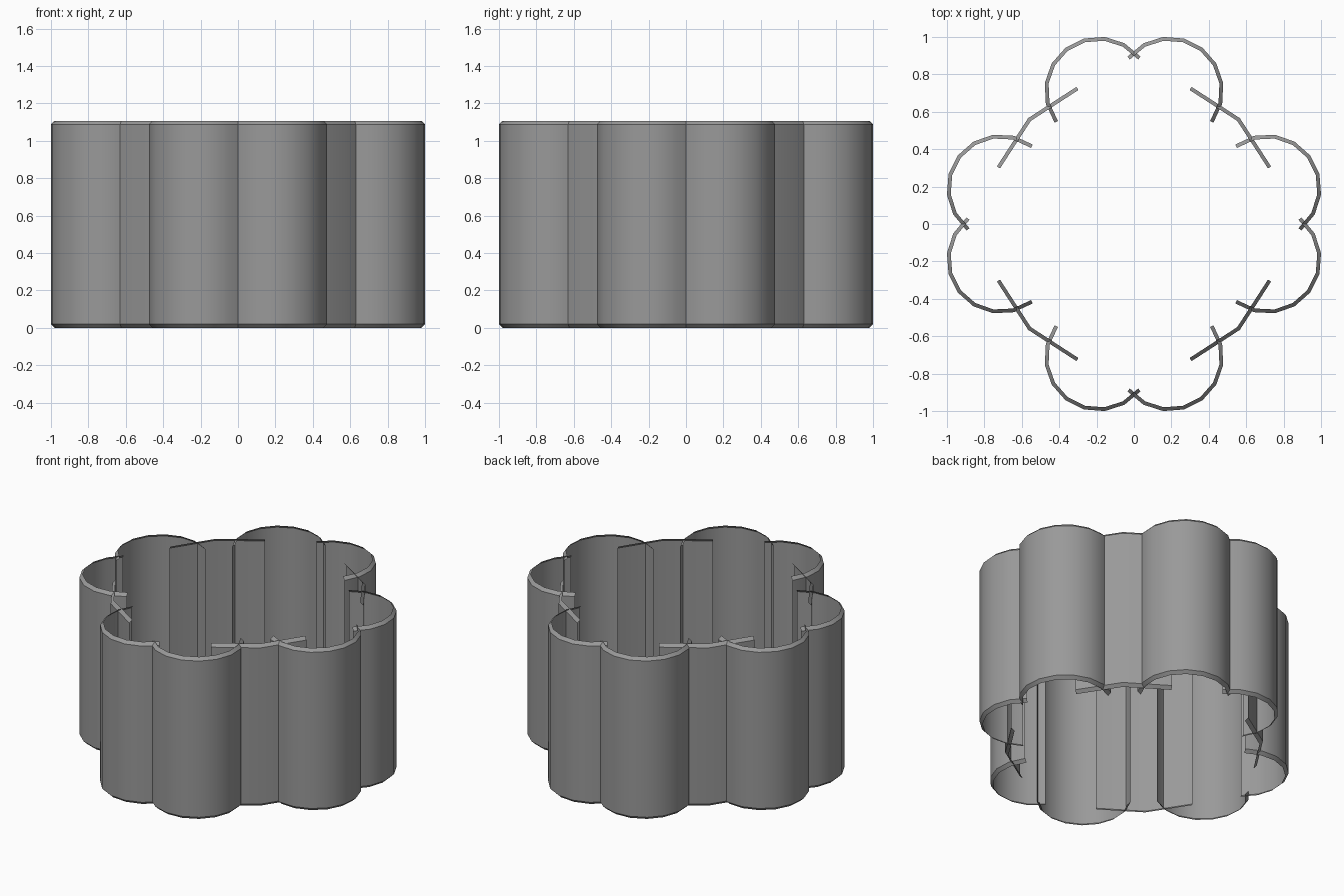
import bpy
import bmesh
from math import sin, cos, radians, pi
from mathutils import Vector, Matrix

if "Cube" in bpy.data.objects:
    bpy.data.objects.remove(bpy.data.objects["Cube"])

HEIGHT = 1.107   # full wall height
LIP = 0.02       # wall offset and slanted lip size

# Dark grey finish
dark_grey = bpy.data.materials.new("dark_grey")
dark_grey.diffuse_color = (0.32, 0.32, 0.32, 1)
dark_grey.use_nodes = True
dark_grey.node_tree.nodes["Principled BSDF"].inputs["Base Color"].default_value = dark_grey.diffuse_color


def offset_path(points, dist):
    """Move an open counter-clockwise path inwards with mitred corners."""
    result = []
    for i, p in enumerate(points):
        normals = []
        for j in (i - 1, i):
            if 0 <= j < len(points) - 1:
                t = (points[j + 1] - points[j]).normalized()
                normals.append(Vector((-t.y, t.x)))
        n = sum(normals, Vector((0, 0))).normalized()
        result.append(p + n * dist / n.dot(normals[0]))
    return result


def wall(name, outer, turn):
    """Thin upright sheet with lips slanting inwards at top and bottom."""
    inner = offset_path(outer, LIP)
    rows = [(inner, 0), (outer, LIP), (outer, HEIGHT - LIP), (inner, HEIGHT)]
    bm = bmesh.new()
    grid = [[bm.verts.new((p.x, p.y, z)) for p in path] for path, z in rows]
    for low, high in zip(grid, grid[1:]):
        for i in range(len(outer) - 1):
            bm.faces.new((low[i], low[i + 1], high[i + 1], high[i]))
    bm.transform(Matrix.Rotation(turn, 4, 'Z'))
    mesh = bpy.data.meshes.new(name)
    bm.to_mesh(mesh)
    bm.free()
    mesh.materials.append(dark_grey)
    obj = bpy.data.objects.new(name, mesh)
    bpy.context.collection.objects.link(obj)
    bpy.ops.object.select_all(action='DESELECT')
    obj.select_set(True)
    bpy.context.view_layer.objects.active = obj
    bpy.ops.object.shade_smooth_by_angle(angle=radians(30))


def lobe(cx, cy, middle):
    angles = [radians(middle + 22.1 * i) for i in range(-4, 5)]
    return [Vector((cx + 0.29 * cos(a), cy + 0.29 * sin(a))) for a in angles]


# Kinked strip across one diagonal
strip = [Vector(p) for p in ((0.733, 0.308), (0.566, 0.566), (0.308, 0.733))]

# Each quarter turn carries two petal lobes and one joining strip
for k in range(4):
    turn = k * pi / 2
    wall(f"petal_wall_right_{k + 1}", lobe(0.19, 0.712, 52.5), turn)
    wall(f"petal_wall_left_{k + 1}", lobe(-0.19, 0.712, 127.5), turn)
    wall(f"joining_strip_{k + 1}", strip, turn)
